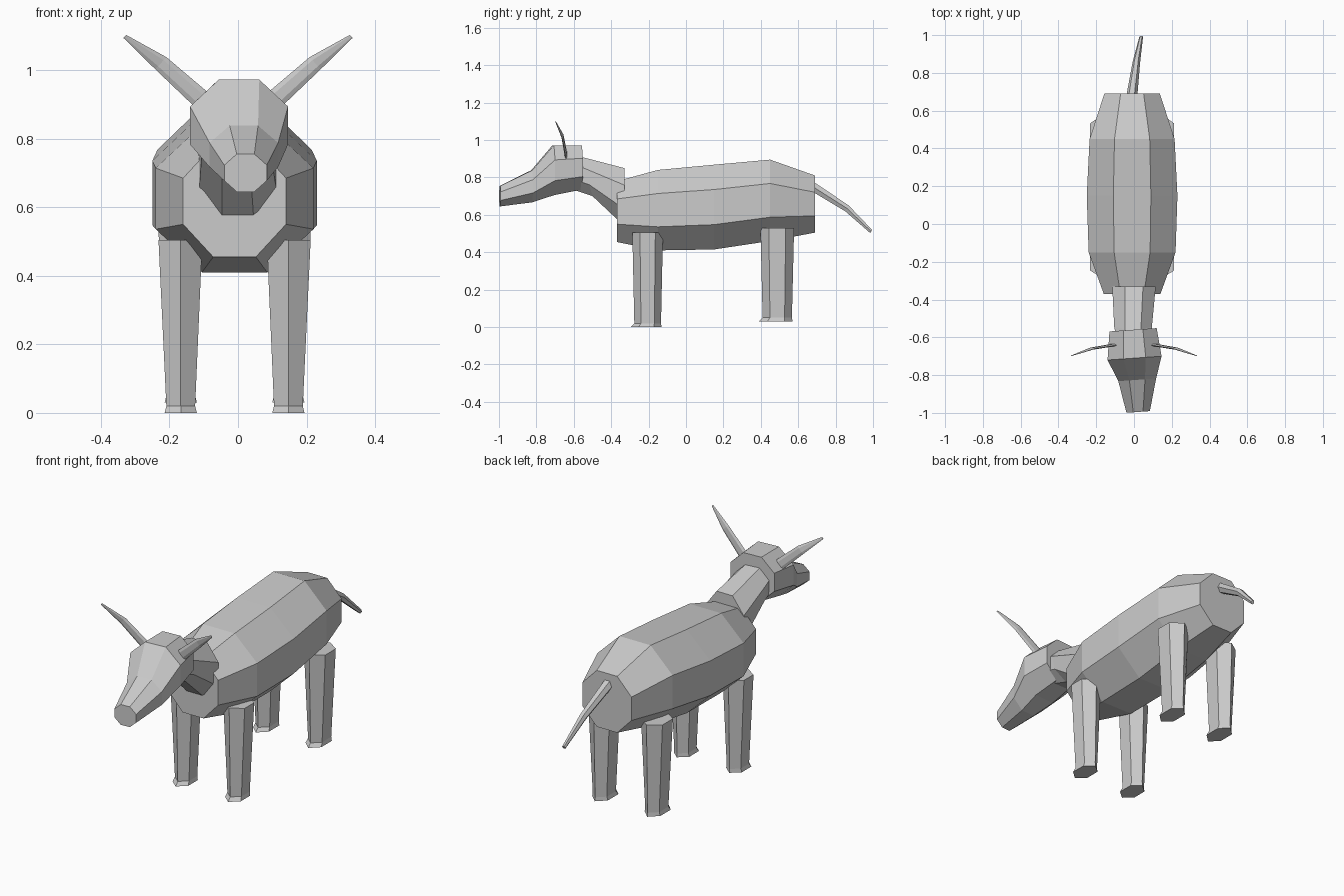
import bpy, bmesh
from math import sin, cos, pi
from mathutils import Vector

cube = bpy.data.objects.get("Cube")
if cube:
    bpy.data.objects.remove(cube, do_unlink=True)

grey = bpy.data.materials.new("plain grey")
grey.use_nodes = True
grey.diffuse_color = (0.6, 0.6, 0.6, 1)
grey.node_tree.nodes["Principled BSDF"].inputs["Base Color"].default_value = (0.6, 0.6, 0.6, 1)


def ring(centre, u, v, sides=8, turn=0.5):
    """Polygon round centre, spanned by half axes u and v measured to the flats."""
    scale = 1 / cos(pi / sides) if turn else 1
    out = []
    for i in range(sides):
        a = 2 * pi * (i + turn) / sides
        out.append(Vector(centre) + scale * (cos(a) * Vector(u) + sin(a) * Vector(v)))
    return out


def loft(name, rings):
    """Closed flat-shaded skin through a series of rings."""
    bm = bmesh.new()
    loops = [[bm.verts.new(p) for p in r] for r in rings]
    n = len(loops[0])
    for a, b in zip(loops, loops[1:]):
        for i in range(n):
            j = (i + 1) % n
            bm.faces.new((a[i], a[j], b[j], b[i]))
    bm.faces.new(loops[0])
    bm.faces.new(loops[-1])
    bmesh.ops.recalc_face_normals(bm, faces=bm.faces)
    mesh = bpy.data.meshes.new(name)
    bm.to_mesh(mesh)
    bm.free()
    mesh.materials.append(grey)
    obj = bpy.data.objects.new(name, mesh)
    bpy.context.collection.objects.link(obj)
    return obj


def section(x, y, half_width, low, high, yaw=0, lean=0):
    """Upright octagon across the body, with optional yaw and forward lean."""
    half = (high - low) / 2
    return ring((x, y, (low + high) / 2),
                (half_width, yaw * half_width, 0), (0, lean, half))


# Barrel-shaped body
MID = -0.01
loft("body", [section(MID, *s) for s in (
    (-0.37, 0.15, 0.455, 0.78),
    (-0.15, 0.23, 0.41, 0.84),
    (0.15, 0.24, 0.415, 0.868),
    (0.45, 0.225, 0.46, 0.895),
    (0.69, 0.147, 0.505, 0.81))])

# Neck rising from the shoulders into the back of the head
loft("neck", [section(0, -0.33, 0.115, 0.54, 0.85),
              section(-0.005, -0.53, 0.1, 0.7, 0.91, lean=-0.03),
              section(0, -0.62, 0.09, 0.74, 0.93)])

# Head, turned very slightly, tapering to the muzzle
loft("head", [section(*s, yaw=0.07) for s in (
    (-0.005, -0.56, 0.125, 0.735, 0.972),
    (0.003, -0.71, 0.143, 0.705, 0.972),
    (0.017, -0.825, 0.1, 0.667, 0.838),
    (0.022, -0.995, 0.062, 0.645, 0.755))])

# Flattened, curved horns
for side, word in ((-1, "right"), (1, "left")):
    path = ((0.075, -0.635, 0.885, 0.03), (0.225, -0.66, 1.02, 0.024), (0.33, -0.697, 1.098, 0.006))
    across = Vector((-0.68 * side, 0, 0.73))
    loft(word + "_horn", [ring((side * x, y, z), across * r, (0, 0.25 * r, 0), 6, 0)
                          for x, y, z, r in path])

# Tail
tail_up = Vector((0, 0.5, 0.8))
loft("tail", [ring(c, (w, 0, 0), tail_up * h, 6, 0) for c, w, h in (
    ((-0.014, 0.66, 0.762), 0.03, 0.03),
    ((0.013, 0.86, 0.635), 0.02, 0.022),
    ((0.038, 0.99, 0.511), 0.01, 0.012))])


# Six-sided legs with a small flared hoof
def leg(name, side, y, top, bottom, depth):
    def six(out, y, z, wx, wy):
        return ring((MID + side * out, y, z), (0, wy, 0), (wx * 0.866 / 0.75, 0, 0), 6, 0)
    loft(name, [six(0.158, y, top, 0.064, depth),
                six(0.157, y, bottom + 0.02, 0.042, depth * 0.87),
                six(0.157, y - 0.008, bottom, 0.047, depth)])


for side, word in ((-1, "right"), (1, "left")):
    leg("front_" + word + "_leg", side, -0.205, 0.505, 0, 0.082)
    leg("back_" + word + "_leg", side, 0.488, 0.53, 0.03, 0.09)
